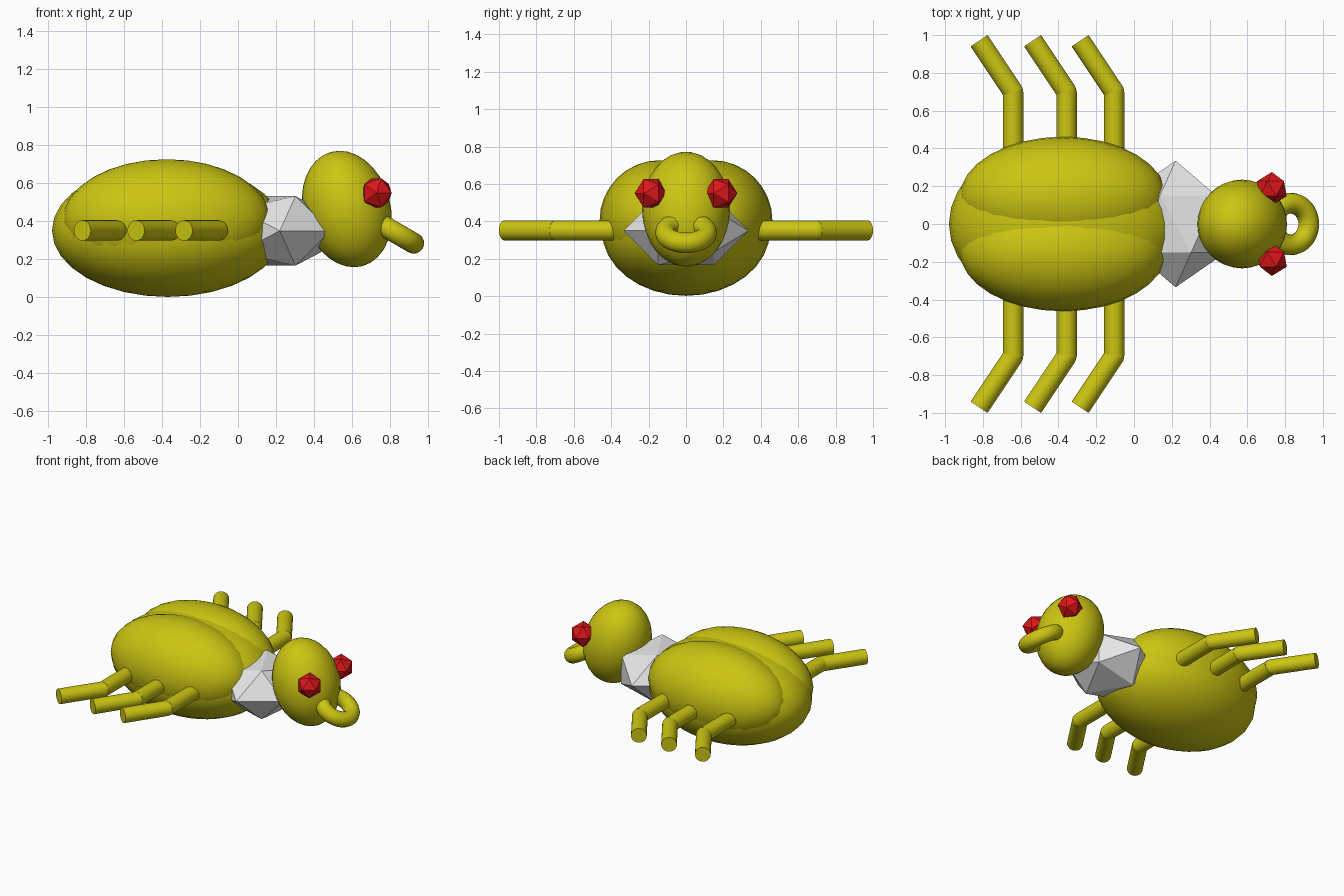
import bpy
from math import radians
from mathutils import Vector

cube = bpy.data.objects.get("Cube")
if cube:
    bpy.data.objects.remove(cube, do_unlink=True)


def material(name, rgb):
    m = bpy.data.materials.new(name)
    m.use_nodes = True
    m.diffuse_color = (*rgb, 1)
    m.node_tree.nodes["Principled BSDF"].inputs["Base Color"].default_value = (*rgb, 1)
    return m


OLIVE = material("olive_yellow", (0.6, 0.56, 0.006))
GREY = material("light_grey", (0.8, 0.8, 0.8))
RED = material("red", (0.75, 0.008, 0.01))


def finish(name, mat, smooth=True):
    ob = bpy.context.object
    ob.name = ob.data.name = name
    ob.data.materials.append(mat)
    if smooth:
        bpy.ops.object.shade_smooth_by_angle(angle=radians(40))
    return ob


def ellipsoid(name, centre, radii, tilt=0):
    bpy.ops.mesh.primitive_uv_sphere_add(segments=32, ring_count=16, location=centre,
                                         rotation=(0, tilt, 0))
    bpy.context.object.scale = radii
    bpy.ops.object.transform_apply(location=False, rotation=False, scale=True)
    return finish(name, OLIVE)


def facet_ball(name, centre, radii, mat):
    # icosahedron with its poles along y; radii are given as x, y, z
    bpy.ops.mesh.primitive_ico_sphere_add(subdivisions=1, radius=1, location=centre,
                                          rotation=(radians(90), 0, 0))
    bpy.context.object.scale = (radii[0], radii[2], radii[1])
    bpy.ops.object.transform_apply(location=False, rotation=True, scale=True)
    return finish(name, mat, smooth=False)


def rod(name, start, end, radius=0.054):
    a, b = Vector(start), Vector(end)
    d = b - a
    bpy.ops.mesh.primitive_cylinder_add(vertices=32, radius=radius, depth=d.length,
                                        location=(a + b) / 2,
                                        rotation=d.to_track_quat('Z', 'Y').to_euler())
    return finish(name, OLIVE)


# Abdomen, thorax and head
ellipsoid("abdomen", (-0.37, 0, 0.352), (0.61, 0.45, 0.35))
facet_ball("thorax", (0.22, 0, 0.35), (0.30, 0.335, 0.215), GREY)
ellipsoid("head", (0.573, 0, 0.465), (0.23, 0.235, 0.312), radians(-15.7))

# Mouth ring, sloping down out of the head
bpy.ops.mesh.primitive_torus_add(major_segments=48, minor_segments=16, major_radius=0.11,
                                 minor_radius=0.055, location=(0.83, 0, 0.34),
                                 rotation=(0, radians(30), 0))
finish("mouth_ring", OLIVE)

# Paired wing covers, eyes and bent legs
LEGS = {"front": -0.105, "middle": -0.357, "rear": -0.64}
for side, s in (("left", 1), ("right", -1)):
    ellipsoid(side + "_wing_cover", (-0.375, s * 0.14, 0.405), (0.548, 0.322, 0.322))
    facet_ball(side + "_eye", (0.73, s * 0.187, 0.55), (0.088, 0.088, 0.09), RED)
    for label, x in LEGS.items():
        knee = (x, s * 0.7, 0.352)
        rod(f"{side}_{label}_upper_leg", (x, s * 0.25, 0.352), knee)
        rod(f"{side}_{label}_lower_leg", knee, (x - 0.18, s * 0.97, 0.352))
        # round joint closing the bend
        ellipsoid(f"{side}_{label}_knee", knee, (0.053, 0.053, 0.053))
